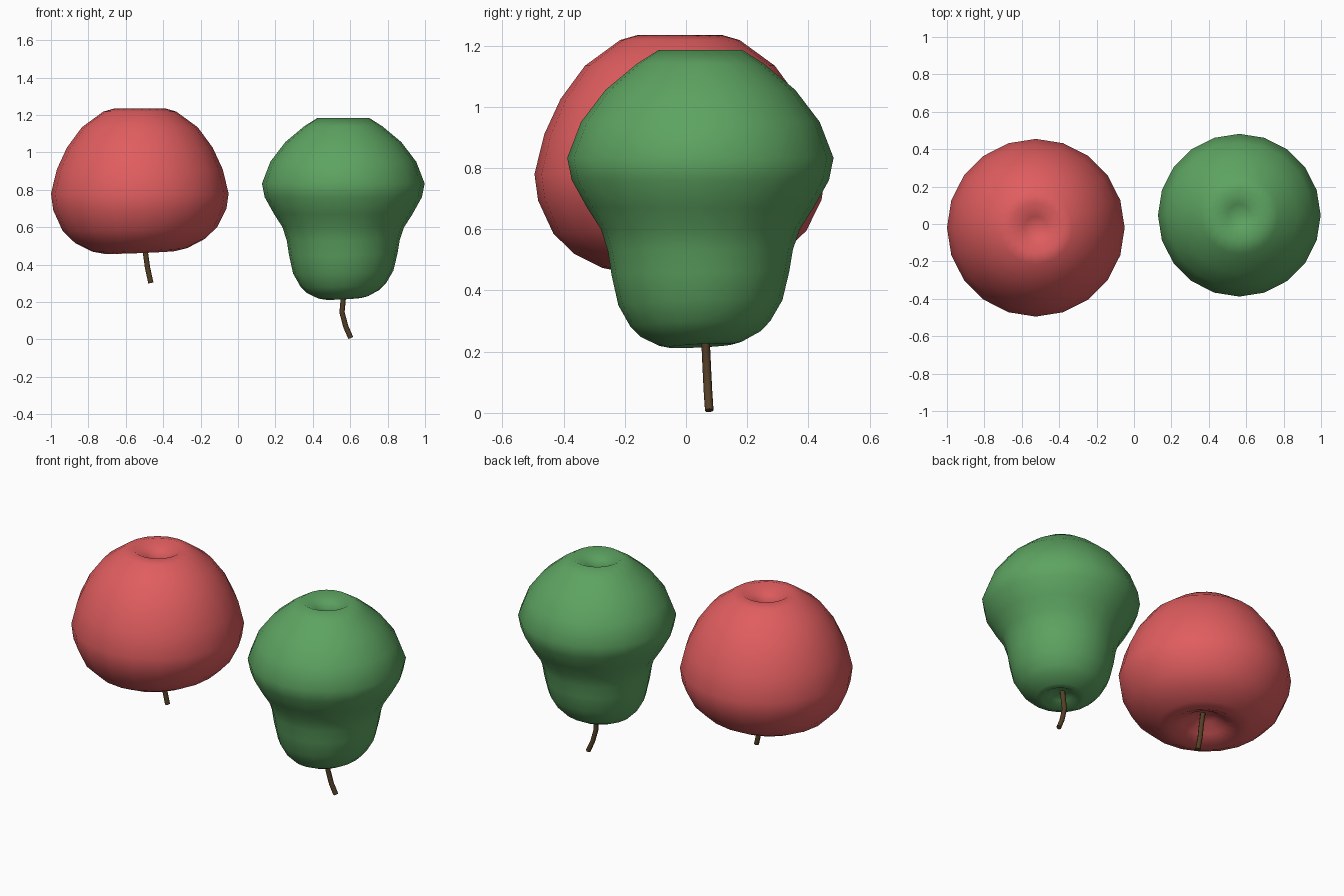
import bpy, bmesh, math
from mathutils import Vector

if "Cube" in bpy.data.objects:
    bpy.data.objects.remove(bpy.data.objects["Cube"])


def material(name, rgb):
    m = bpy.data.materials.new(name)
    m.diffuse_color = (*rgb, 1)
    m.use_nodes = True
    m.node_tree.nodes["Principled BSDF"].inputs["Base Color"].default_value = m.diffuse_color
    return m


def finish(name, bm, mat, angle):
    bmesh.ops.recalc_face_normals(bm, faces=bm.faces)
    me = bpy.data.meshes.new(name)
    bm.to_mesh(me)
    bm.free()
    ob = bpy.data.objects.new(name, me)
    bpy.context.collection.objects.link(ob)
    me.materials.append(mat)
    bpy.ops.object.select_all(action='DESELECT')
    ob.select_set(True)
    bpy.context.view_layer.objects.active = ob
    bpy.ops.object.shade_smooth_by_angle(angle=math.radians(angle))
    return ob


def fruit(name, cx, cy, profile, z_mid, mat, tilt, sides=20):
    """Turned body: profile runs from top pole to bottom pole; the underside tilts slightly."""
    bm = bmesh.new()
    z_low = min(z for r, z in profile)
    rings = []
    for r, z in profile:
        w = max(0, min(1, (z_mid - z) / (z_mid - z_low)))
        n = 1 if r == 0 else sides
        ring = []
        for i in range(n):
            a = 2 * math.pi * i / sides
            x, y = r * math.cos(a), r * math.sin(a)
            ring.append(bm.verts.new((cx + x, cy + y, z + w * (tilt[0] * x + tilt[1] * y))))
        rings.append(ring)
    for a, b in zip(rings, rings[1:]):
        for i in range(sides):
            j = (i + 1) % sides
            if len(a) == 1:
                bm.faces.new((a[0], b[i], b[j]))
            elif len(b) == 1:
                bm.faces.new((a[i], b[0], a[j]))
            else:
                bm.faces.new((a[i], b[i], b[j], a[j]))
    return finish(name, bm, mat, 80)


def stem(name, path, radius, mat, sides=8):
    """Thin tube along a short path with capped ends."""
    bm = bmesh.new()
    pts = [Vector(p) for p in path]
    rings = []
    for k, p in enumerate(pts):
        d = pts[min(k + 1, len(pts) - 1)] - pts[max(k - 1, 0)]
        u = d.cross(Vector((0, 1, 0))).normalized()
        v = d.cross(u).normalized()
        rings.append([bm.verts.new(p + radius * (math.cos(t) * u + math.sin(t) * v))
                      for t in (2 * math.pi * i / sides for i in range(sides))])
    for a, b in zip(rings, rings[1:]):
        for i in range(sides):
            j = (i + 1) % sides
            bm.faces.new((a[i], b[i], b[j], a[j]))
    bm.faces.new(rings[0])
    bm.faces.new(rings[-1])
    return finish(name, bm, mat, 50)


red = material("red_skin", (0.75, 0.11, 0.115))
green = material("green_skin", (0.11, 0.37, 0.12))
brown = material("brown_stem", (0.09, 0.05, 0.02))

# Apple, upside down, with dimples at both ends
fruit("apple", -0.525, -0.02, [
    (0, 1.175), (0.06, 1.19), (0.135, 1.235), (0.195, 1.218), (0.31, 1.134),
    (0.39, 1.025), (0.443, 0.91), (0.475, 0.78), (0.463, 0.695), (0.413, 0.59),
    (0.345, 0.525), (0.255, 0.479), (0.19, 0.465), (0.12, 0.50), (0.06, 0.54),
    (0, 0.555)], 0.75, red, (0.04, 0.02))
stem("apple_stem", [(-0.51, -0.015, 0.57), (-0.495, -0.015, 0.465),
                    (-0.484, -0.012, 0.385), (-0.466, -0.01, 0.302)], 0.014, brown)

# Pear, upside down, with a wide shoulder and narrow neck
fruit("pear", 0.563, 0.047, [
    (0, 1.13), (0.06, 1.143), (0.137, 1.185), (0.208, 1.14), (0.31, 1.055),
    (0.39, 0.95), (0.435, 0.833), (0.42, 0.76), (0.37, 0.67), (0.325, 0.60),
    (0.302, 0.53), (0.29, 0.455), (0.268, 0.36), (0.228, 0.29), (0.195, 0.257),
    (0.135, 0.226), (0.105, 0.219), (0.06, 0.245), (0, 0.26)], 0.6, green, (0.05, 0.05))
stem("pear_stem", [(0.568, 0.062, 0.28), (0.562, 0.065, 0.21), (0.556, 0.068, 0.145),
                   (0.577, 0.072, 0.066), (0.603, 0.076, 0.008)], 0.014, brown)
